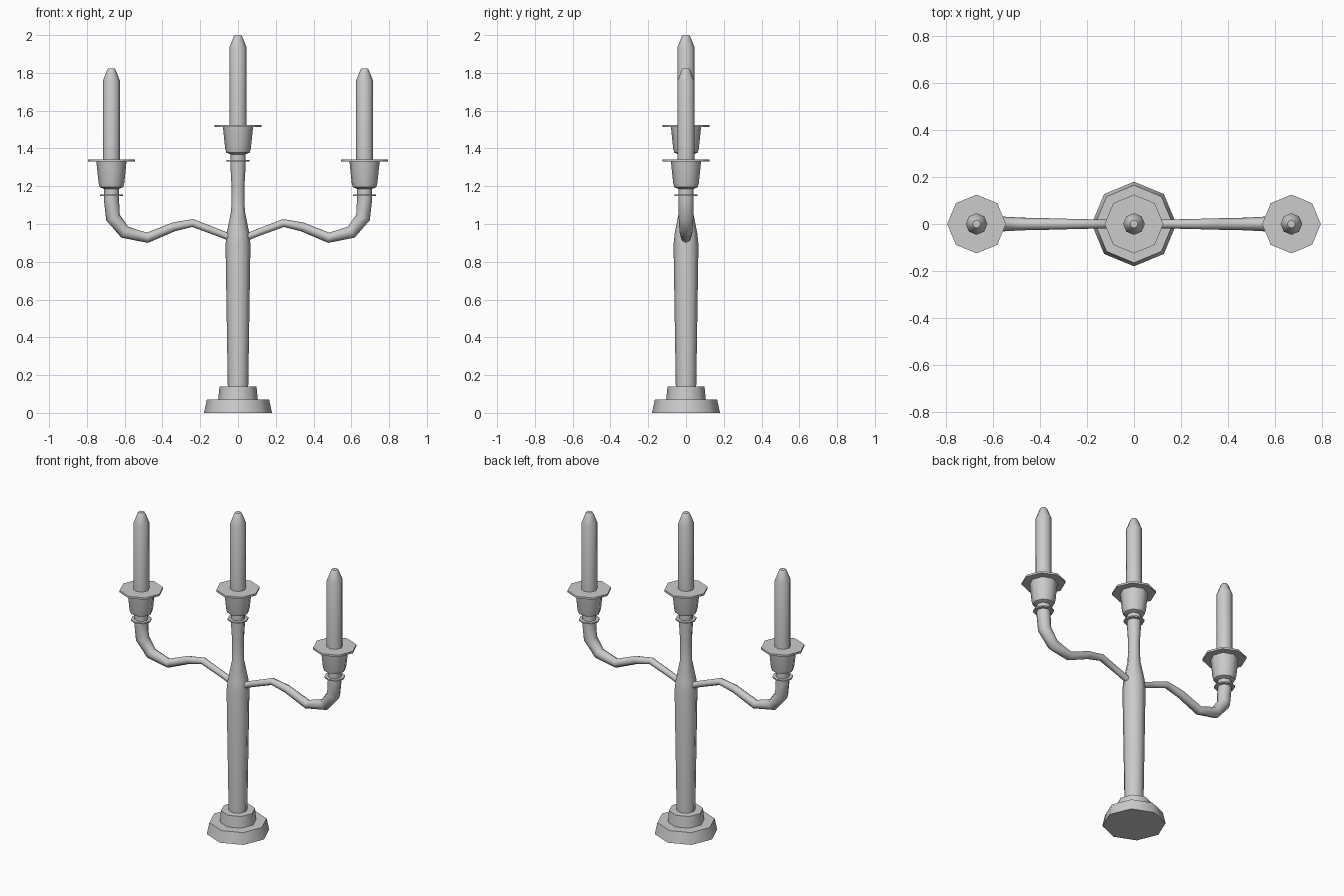
import bpy, bmesh
from math import cos, sin, pi

if "Cube" in bpy.data.objects:
    bpy.data.objects.remove(bpy.data.objects["Cube"])

SIDES = 8


def smooth(ob):
    bpy.ops.object.select_all(action='DESELECT')
    bpy.context.view_layer.objects.active = ob
    ob.select_set(True)
    bpy.ops.object.shade_smooth_by_angle(angle=0.87)


def mesh_object(name, bm):
    bmesh.ops.recalc_face_normals(bm, faces=bm.faces)
    me = bpy.data.meshes.new(name)
    bm.to_mesh(me)
    bm.free()
    ob = bpy.data.objects.new(name, me)
    bpy.context.collection.objects.link(ob)
    smooth(ob)
    return ob


def skin(bm, rings):
    for a, b in zip(rings, rings[1:]):
        for i in range(SIDES):
            j = (i + 1) % SIDES
            bm.faces.new((a[i], a[j], b[j], b[i]))
    bm.faces.new(rings[0])
    bm.faces.new(rings[-1])


def lathe(name, profile, x=0, z=0):
    bm = bmesh.new()
    angles = [2 * pi * i / SIDES for i in range(SIDES)]
    skin(bm, [[bm.verts.new((x + r * cos(a), r * sin(a), z + h)) for a in angles]
              for r, h in profile])
    return mesh_object(name, bm)


def arm(name, side, path):
    # Octagonal tube swept through (x, z, radius) points in the xz plane
    bm = bmesh.new()
    rings = []
    for k, (x, z, r) in enumerate(path):
        p, n = path[max(k - 1, 0)], path[min(k + 1, len(path) - 1)]
        dx, dz = n[0] - p[0], n[1] - p[1]
        length = (dx * dx + dz * dz) ** 0.5
        ux, uz = -dz / length, dx / length
        rings.append([])
        for i in range(SIDES):
            a = 2 * pi * i / SIDES
            c, s = r * cos(a), r * sin(a)
            rings[-1].append(bm.verts.new((side * (x + c * ux), s, z + c * uz)))
    skin(bm, rings)
    return mesh_object(name, bm)


# Stepped foot and tapering stem
lathe("base", [(.18, 0), (.165, .07), (.105, .07), (.098, .14), (.05, .14)])
lathe("stem", [(.054, .13), (.066, .89), (.06, .95), (.036, 1.07),
               (.034, 1.2), (.04, 1.3), (.04, 1.39)])

# Curved arms
path = [(.03, .925, .019), (.12, .96, .019), (.24, 1.005, .021), (.34, .985, .024),
        (.48, .927, .027), (.6, .957, .034), (.662, 1.035, .039),
        (.67, 1.13, .04), (.67, 1.2, .04)]
for side, label in ((-1, "left"), (1, "right")):
    arm(label + "_arm", side, path)

# Collar, cup, drip pan and candle, heights relative to the pan top
for label, x, z, top in (("centre", 0, 1.525, 2.0),
                         ("left", -.67, 1.342, 1.823), ("right", .67, 1.342, 1.823)):
    lathe(label + "_collar", [(.06, -.195), (.06, -.187)], x, z)
    lathe(label + "_cup", [(.04, -.156), (.062, -.147), (.068, -.125), (.08, -.01)], x, z)
    lathe(label + "_drip_pan", [(.125, -.012), (.125, 0)], x, z)
    h = top - z
    lathe(label + "_candle", [(.046, -.01), (.046, h - .067), (.022, h - .006), (.017, h)], x, z)
